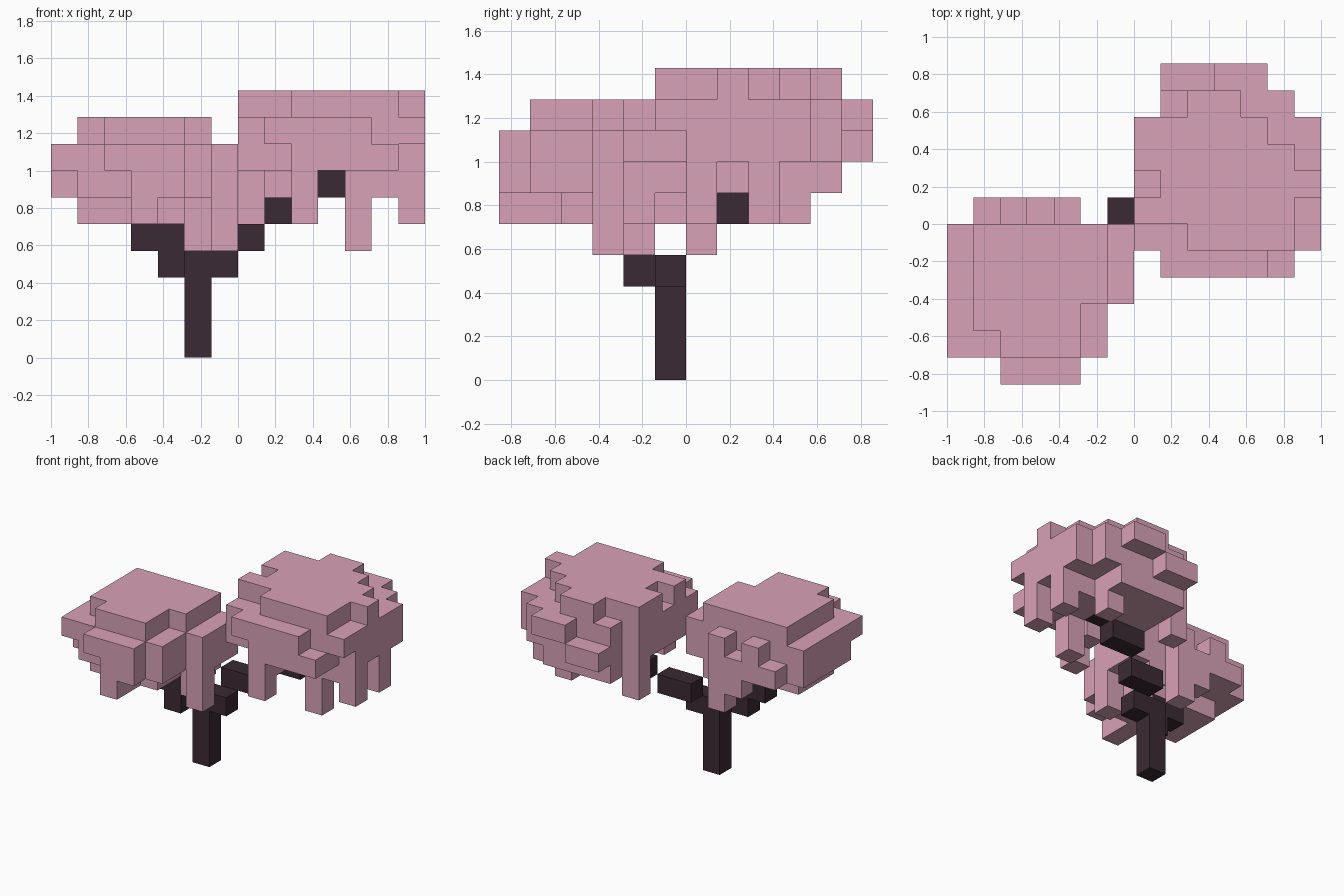
import bpy
import bmesh
from math import radians
from mathutils import Vector

UNIT = 1 / 7  # edge length of one block

cube = bpy.data.objects.get("Cube")
if cube:
    bpy.data.objects.remove(cube, do_unlink=True)


def make_material(name, colour):
    material = bpy.data.materials.new(name)
    material.use_nodes = True
    material.diffuse_color = colour
    shader = material.node_tree.nodes["Principled BSDF"]
    shader.inputs["Base Color"].default_value = colour
    shader.inputs["Roughness"].default_value = 1
    return material


def slab(xs, ys, zs):
    """All block cells in three inclusive ranges."""
    def span(limits):
        return range(limits[0], limits[-1] + 1)
    return {(x, y, z) for x in span(xs) for y in span(ys) for z in span(zs)}


def build_blocks(name, material, *slabs):
    """Join slabs into one outer shell with flat merged faces."""
    cells = set().union(*slabs)
    bm = bmesh.new()
    corners = {}

    def corner(point):
        key = tuple(point)
        if key not in corners:
            corners[key] = bm.verts.new(Vector(key) * UNIT)
        return corners[key]

    for cell in cells:
        for axis in range(3):
            for side in (0, 1):
                step = [0, 0, 0]
                step[axis] = 1 if side else -1
                if tuple(c + s for c, s in zip(cell, step)) in cells:
                    continue
                u, v = (axis + 1) % 3, (axis + 2) % 3
                loop = []
                for du, dv in ((0, 0), (1, 0), (1, 1), (0, 1)):
                    point = list(cell)
                    point[axis] += side
                    point[u] += du
                    point[v] += dv
                    loop.append(corner(point))
                bm.faces.new(loop if side else loop[::-1])
    bmesh.ops.dissolve_limit(bm, angle_limit=radians(1),
                             verts=bm.verts[:], edges=bm.edges[:])
    mesh = bpy.data.meshes.new(name)
    bm.to_mesh(mesh)
    bm.free()
    mesh.materials.append(material)
    obj = bpy.data.objects.new(name, mesh)
    bpy.context.collection.objects.link(obj)
    return obj


bark = make_material("dark bark", (0.042, 0.023, 0.033, 1))
blossom = make_material("pink blossom", (0.69, 0.36, 0.47, 1))

# Trunk and the two stepped branches
build_blocks("trunk", bark, slab([-2], [-1], [0, 3]))
build_blocks("right_branch", bark,
             slab([-3], [-2], [3]),
             slab([-4, -3], [-2], [4]))
build_blocks("left_branch", bark,
             slab([-1], [-1], [3]),
             slab([-1, 0], [0], [4]),
             slab([1, 2], [1], [5]),
             slab([3], [1], [6]))

# Lower crown on the right
build_blocks(
    "right_crown", blossom,
    # cap
    slab([-6, -2], [-3, -1], [8]),
    slab([-6, -3], [-4], [8]),
    slab([-5, -3], [-5], [8]),
    # widest layer
    slab([-7, -1], [-3, -1], [7]),
    slab([-7, -2], [-5, -4], [7]),
    slab([-5, -3], [-6], [7]),
    # rim underneath
    slab([-7, -1], [-3, -1], [6]),
    slab([-7, -2], [-4], [6]),
    slab([-6, -2], [-5], [6]),
    slab([-4, -3], [-6], [6]),
    slab([-6, -3], [-4, -2], [5]),
    slab([-2], [-2, -1], [5]),
    # back bumps
    slab([-6], [0], [6]),
    slab([-5], [0], [6, 7]),
    slab([-4], [0], [5, 6]),
    # hanging blossoms
    slab([-3], [0], [4, 7]),
    slab([-1], [-3], [4, 6]),
    slab([-2], [-2], [4]),
    slab([-4], [-6, -5], [5]),
)

# Taller crown on the left
build_blocks(
    "left_crown", blossom,
    # cap
    slab([2, 5], [-1], [9]),
    slab([0, 5], [0], [9]),
    slab([1, 6], [1], [9]),
    slab([0, 5], [2], [9]),
    slab([0, 4], [3], [9]),
    slab([2, 3], [4], [9]),
    # wide layers
    slab([0, 6], [-1, 3], [8]),
    slab([0, 5], [-1], [7]),
    slab([0, 6], [0, 3], [7]),
    slab([1, 5], [4], [7, 8]),
    slab([1, 4], [-2], [8]),
    slab([2, 5], [-2], [7]),
    slab([3, 4], [5], [8]),
    slab([1, 2], [5], [7]),
    # broken rim underneath
    slab([2], [-1], [6]),
    slab([4, 5], [0, 2], [6]),
    slab([1, 3], [2], [6]),
    slab([0, 4], [3], [6]),
    slab([1, 4], [4], [6]),
    # hanging blossoms
    slab([2], [-2], [5, 6]),
    slab([4], [0], [4, 5]),
    slab([6], [0], [5, 6]),
    slab([6], [2], [5, 6]),
    slab([4], [3], [5]),
    slab([0], [3], [5]),
)
